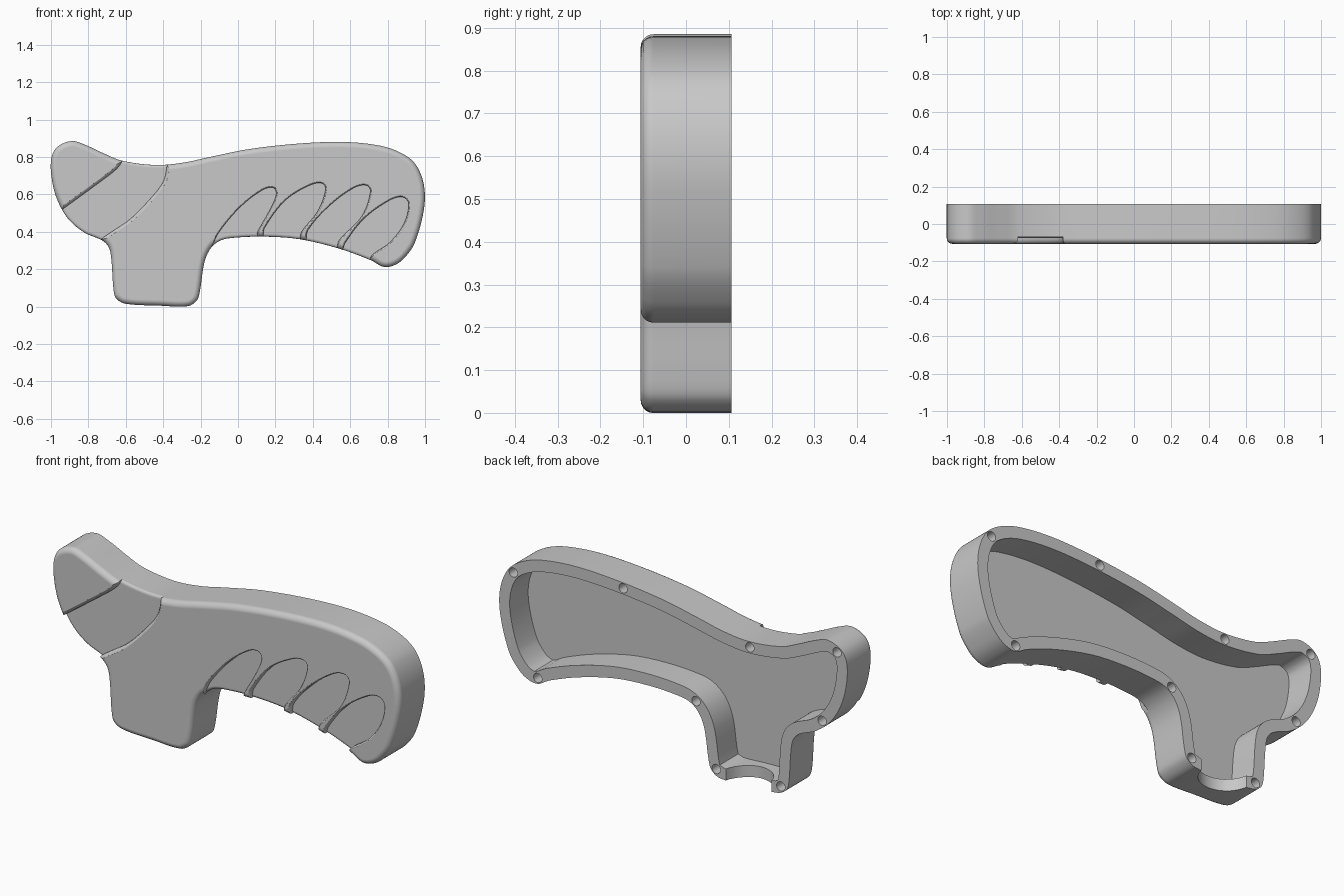
import bpy
import bmesh
from math import sin, cos, radians
from mathutils import Vector, Matrix
from mathutils.geometry import interpolate_bezier

cube = bpy.data.objects.get("Cube")
if cube:
    bpy.data.objects.remove(cube, do_unlink=True)

HALF = 0.106      # half of the shell depth
FLOOR = -0.074    # level of the recessed front areas
WALL = 0.06       # thickness of the rim and of the front


def points(pairs):
    return [Vector((x, 0, z)) for x, z in pairs]


def smooth(pairs, closed=False, steps=6):
    """Smooth curve through the points, with handles a third of each chord."""
    pts = points(pairs)
    n = len(pts)

    def tangent(i):
        if closed:
            return (pts[(i + 1) % n] - pts[i - 1]).normalized()
        return (pts[min(i + 1, n - 1)] - pts[max(i - 1, 0)]).normalized()

    out = []
    for i in range(n if closed else n - 1):
        j = (i + 1) % n
        reach = (pts[j] - pts[i]).length / 3
        out += interpolate_bezier(pts[i], pts[i] + tangent(i) * reach,
                                  pts[j] - tangent(j) * reach, pts[j], steps + 1)[:-1]
    return out if closed else out + [pts[-1]]


def inset(loop, distance):
    """Move every point of a closed loop inward along its normal."""
    n = len(loop)
    area = sum(loop[i - 1].x * loop[i].z - loop[i].x * loop[i - 1].z for i in range(n))
    side = distance if area > 0 else -distance
    out = []
    for i, p in enumerate(loop):
        t = ((loop[(i + 1) % n] - p).normalized() + (p - loop[i - 1]).normalized()).normalized()
        out.append(p + Vector((-t.z, 0, t.x)) * side)
    return out


def clean_inset(loop, distance, gap=0.014):
    """Inset that drops the points which fold over at tight corners."""
    out = []
    for p in inset(loop, distance):
        clear = min((p - q).length for q in loop) > distance * 0.995
        if clear and all((p - q).length > gap for q in out):
            out.append(p)
    return out


def link(name, bm):
    mesh = bpy.data.meshes.new(name)
    bm.to_mesh(mesh)
    bm.free()
    ob = bpy.data.objects.new(name, mesh)
    bpy.context.collection.objects.link(ob)
    return ob


def loft(name, loop, levels):
    """Solid from one loop repeated at (y, inset) levels."""
    bm = bmesh.new()
    rings = [[bm.verts.new((p.x, y, p.z)) for p in inset(loop, d)] for y, d in levels]
    n = len(loop)
    for a, b in zip(rings, rings[1:]):
        for i in range(n):
            j = (i + 1) % n
            bm.faces.new((a[i], a[j], b[j], b[i]))
    bm.faces.new(rings[0][::-1])
    bm.faces.new(rings[-1])
    bm.normal_update()
    if bm.calc_volume(signed=True) < 0:
        bmesh.ops.reverse_faces(bm, faces=bm.faces)
    return link(name, bm)


def rounded_body(name, loop, back, front, radius, grow=0):
    levels = [(back, -grow)]
    for i in range(6):
        a = radians(18 * i)
        levels.append((front + radius * (1 - sin(a)), radius * (1 - cos(a)) - grow))
    return loft(name, loop, levels)


def recess_cutter(name, loop, flare):
    """Cutter that leaves a rounded lip of the given radius."""
    levels = [(-HALF - 0.1, -flare)]
    for t in (20, 40, 65, 90):
        a = radians(t)
        levels.append((-HALF + flare * (1 - cos(a)), -flare * (1 - sin(a))))
    levels.append((FLOOR + 0.022, 0))
    return loft(name, loop, levels)


def cylinder(name, radius, depth, place, axis):
    bm = bmesh.new()
    turn = Matrix.Rotation(radians(90), 4, 'X') if axis == 'Y' else Matrix()
    bmesh.ops.create_cone(bm, cap_ends=True, segments=32, radius1=radius, radius2=radius,
                          depth=depth, matrix=Matrix.Translation(place) @ turn)
    return link(name, bm)


def subtract(ob, cutter):
    mod = ob.modifiers.new("cut", 'BOOLEAN')
    mod.operation = 'DIFFERENCE'
    mod.solver = 'EXACT'
    mod.object = cutter
    cutter.hide_render = True


# Side outline of the handle, clockwise from the nose
outline = smooth([
    (-1, .78), (-.97, .85), (-.89, .885), (-.82, .866), (-.72, .82), (-.62, .78), (-.44, .757),
    (-.29, .77), (-.15, .8), (.06, .842), (.33, .872), (.57, .88), (.76, .86), (.875, .82),
    (.95, .76), (.994, .65), (.994, .52), (.945, .34), (.89, .26), (.84, .223), (.78, .212),
    (.71, .248), (.54, .31), (.33, .36), (.14, .374), (-.02, .368), (-.095, .353), (-.147, .31),
    (-.18, .235), (-.205, .075), (-.222, .03), (-.27, .002), (-.42, .005), (-.6, .015),
    (-.65, .042), (-.665, .085), (-.677, .25), (-.69, .315), (-.725, .353), (-.82, .395),
    (-.9, .46), (-.955, .545), (-.99, .65)], closed=True)

shell = rounded_body("handle_shell", outline, HALF, -HALF, 0.03)

# Slightly wider core that keeps the edges of the recesses rounded
core = rounded_body("recess_core", outline, HALF, FLOOR, 0.018, grow=0.002)
helpers = [core]

# Band between the nose cap and the grip
nose_edge = smooth([(-.62, .86), (-.62, .79), (-.626, .765), (-.652, .733), (-.7, .694),
                    (-.945, .515), (-1.03, .455)])
grip_edge = smooth([(-.75, .34), (-.725, .366), (-.676, .4), (-.58, .465), (-.473, .572),
                    (-.4, .668), (-.38, .754), (-.375, .86)])
band = nose_edge + points([(-.9, .3)]) + grip_edge
front_cutters = [recess_cutter("band_cutter", band, 0.022)]

# Four finger scallops along the lower edge
fingers = [
    [(-.14, .32), (-.1, .4), (.01, .53), (.125, .62), (.185, .636), (.205, .604), (.165, .508),
     (.105, .4), (.1, .37)],
    [(.135, .37), (.142, .42), (.25, .565), (.38, .647), (.45, .659), (.468, .626), (.425, .508),
     (.34, .4), (.33, .35)],
    [(.364, .34), (.375, .41), (.49, .54), (.62, .635), (.687, .648), (.708, .615), (.66, .48),
     (.543, .358), (.527, .31)],
    [(.557, .29), (.574, .342), (.676, .472), (.81, .568), (.88, .585), (.912, .55), (.885, .44),
     (.81, .342), (.714, .273), (.708, .24)]]
for number, finger in enumerate(fingers):
    (x0, z0), (x1, z1) = finger[0], finger[-1]
    loop = smooth(finger) + points([(x1, z1 - .1), (x0 + .03, z0 - .1)])
    front_cutters.append(recess_cutter(f"finger_cutter_{number}", loop, 0.01))

for cutter in front_cutters:
    subtract(cutter, core)
    subtract(shell, cutter)
    helpers.append(cutter)

# Hollow inside, leaving an even rim
inner = clean_inset(outline, WALL)
back_cutters = [loft("cavity_cutter", inner, [(WALL - HALF, 0), (HALF + 0.1, 0)])]

# Half-round opening through the bottom wall
back_cutters.append(cylinder("outlet_cutter", 0.135, 0.2, (-.435, HALF + 0.03, -0.005), 'Z'))

# Pin holes near the outer edge of the rim
rim_line = inset(outline, 0.029)
for target in points([(.93, .76), (.27, .84), (-.45, .74), (-.95, .84), (-.87, .45), (-.63, .04),
                      (-.24, .04), (-.13, .37), (.78, .24)]):
    spot = min(rim_line, key=lambda p: (p - target).length)
    back_cutters.append(cylinder("pin_hole_cutter", 0.024, 0.16, (spot.x, HALF, spot.z), 'Y'))

for cutter in back_cutters:
    subtract(shell, cutter)
    helpers.append(cutter)

# Bake the cuts and remove the helpers
graph = bpy.context.evaluated_depsgraph_get()
graph.update()
baked = bpy.data.meshes.new_from_object(shell.evaluated_get(graph), depsgraph=graph)
shell.modifiers.clear()
shell.data = baked
for ob in helpers:
    bpy.data.objects.remove(ob, do_unlink=True)

# Plain grey plastic
grey = bpy.data.materials.new("grey_plastic")
grey.use_nodes = True
colour = (0.58, 0.58, 0.58, 1)
grey.diffuse_color = colour
grey.node_tree.nodes["Principled BSDF"].inputs["Base Color"].default_value = colour
baked.materials.clear()
baked.materials.append(grey)
for face in baked.polygons:
    face.material_index = 0

# Smooth shading with crisp edges
bpy.ops.object.select_all(action='DESELECT')
shell.select_set(True)
bpy.context.view_layer.objects.active = shell
bpy.ops.object.shade_smooth_by_angle(angle=radians(32))
normals = shell.modifiers.new("even_normals", 'WEIGHTED_NORMAL')
normals.keep_sharp = True
